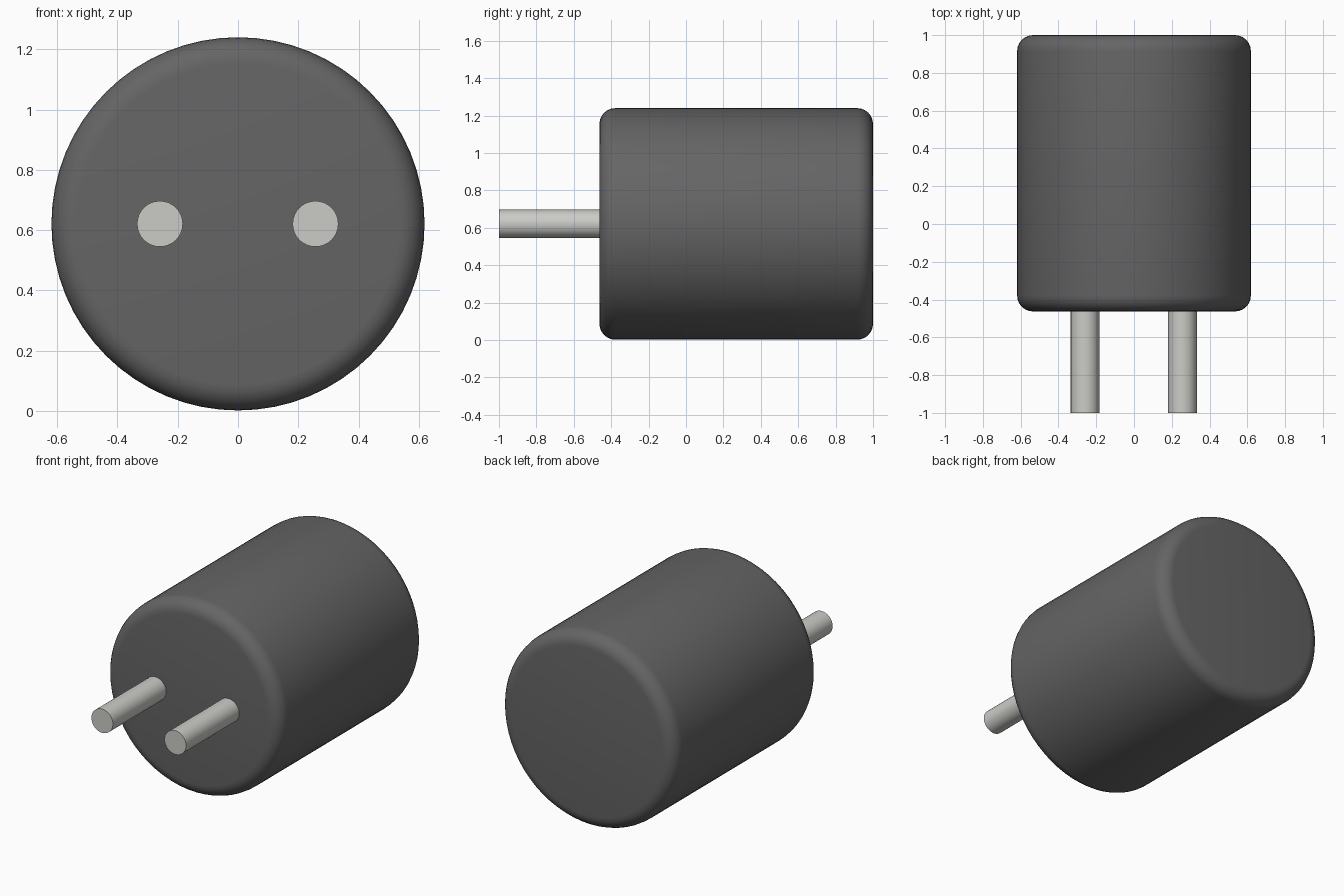
import bpy, bmesh, math

if "Cube" in bpy.data.objects:
    bpy.data.objects.remove(bpy.data.objects["Cube"])

CENTRE_Z = 0.621


def material(name, colour):
    mat = bpy.data.materials.new(name)
    mat.diffuse_color = (*colour, 1)
    mat.use_nodes = True
    mat.node_tree.nodes["Principled BSDF"].inputs["Base Color"].default_value = mat.diffuse_color
    return mat


def lathe_y(name, profile, sides, mat, x=0.0):
    """Revolve (radius, y) points about a y-parallel axis, capping both ends."""
    bm = bmesh.new()
    rings = []
    for r, y in profile:
        rings.append([bm.verts.new((r * math.cos(2 * math.pi * i / sides), y,
                                    r * math.sin(2 * math.pi * i / sides)))
                      for i in range(sides)])
    for a, b in zip(rings, rings[1:]):
        for i in range(sides):
            j = (i + 1) % sides
            bm.faces.new((a[i], a[j], b[j], b[i]))
    bm.faces.new(rings[0])
    bm.faces.new(rings[-1])
    bmesh.ops.recalc_face_normals(bm, faces=bm.faces)
    mesh = bpy.data.meshes.new(name)
    bm.to_mesh(mesh)
    bm.free()
    obj = bpy.data.objects.new(name, mesh)
    bpy.context.collection.objects.link(obj)
    obj.location = (x, 0, CENTRE_Z)
    obj.data.materials.append(mat)
    bpy.ops.object.select_all(action='DESELECT')
    obj.select_set(True)
    bpy.context.view_layer.objects.active = obj
    bpy.ops.object.shade_smooth_by_angle(angle=math.radians(30))
    return obj


dark = material("dark_plastic", (0.13, 0.13, 0.13))
metal = material("pin_metal", (0.6, 0.6, 0.57))

# Cylindrical body with rounded rims
R, FRONT, BACK, FILLET, STEPS = 0.619, -0.463, 1.0, 0.085, 6
arc = [(FILLET * math.sin(t), FILLET * (1 - math.cos(t)))
       for t in (math.pi / 2 * k / STEPS for k in range(STEPS + 1))]
front_rim = [(R - FILLET + dr, FRONT + dy) for dr, dy in arc]
back_rim = [(R - FILLET + dr, BACK - dy) for dr, dy in reversed(arc)]
lathe_y("body", front_rim + back_rim, 64, dark)

# Two contact pins, rooted slightly inside the body
for side, x in (("left", -0.259), ("right", 0.257)):
    lathe_y(f"{side}_pin", [(0.076, -1.0), (0.076, FRONT + 0.03)], 32, metal, x)
